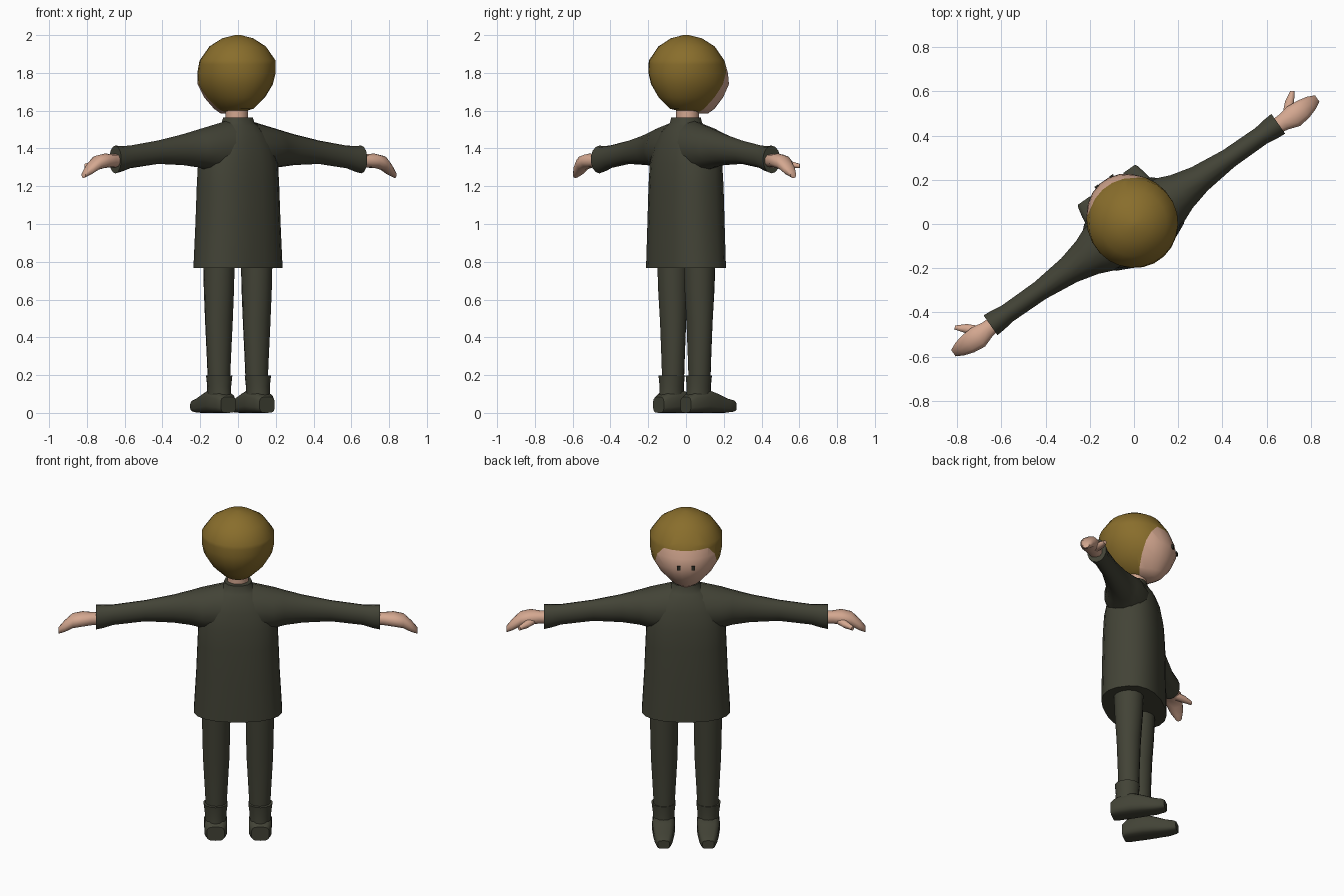
import bpy, bmesh, math
from mathutils import Vector, Matrix

if "Cube" in bpy.data.objects:
    bpy.data.objects.remove(bpy.data.objects["Cube"])

# The figure is modelled facing +Y with arms along X, then turned as a whole
TURN = Matrix.Rotation(math.radians(35), 4, 'Z')


def material(name, rgb):
    m = bpy.data.materials.new(name)
    m.diffuse_color = (*rgb, 1)
    m.use_nodes = True
    m.node_tree.nodes["Principled BSDF"].inputs["Base Color"].default_value = m.diffuse_color
    return m


CLOTH = material("dark olive cloth", (0.055, 0.056, 0.037))
SKIN = material("skin", (0.66, 0.39, 0.28))
HAIR = material("golden brown hair", (0.25, 0.155, 0.025))
EYE = material("dark eye", (0.03, 0.03, 0.02))


def finish(bm, name, mats, angle=50):
    bmesh.ops.recalc_face_normals(bm, faces=bm.faces)
    bm.transform(TURN)
    mesh = bpy.data.meshes.new(name)
    bm.to_mesh(mesh)
    bm.free()
    ob = bpy.data.objects.new(name, mesh)
    bpy.context.collection.objects.link(ob)
    for m in mats:
        mesh.materials.append(m)
    bpy.ops.object.select_all(action='DESELECT')
    ob.select_set(True)
    bpy.context.view_layer.objects.active = ob
    bpy.ops.object.shade_smooth_by_angle(angle=math.radians(angle))
    return ob


def loft(sections, u, v, segs=16, power=2.0):
    """Skin rounded sections (centre, half size along u, half size along v)."""
    bm = bmesh.new()
    u, v = Vector(u), Vector(v)
    rings = []
    for c, a, b in sections:
        ring = []
        for i in range(segs):
            t = 2 * math.pi * (i + 0.5) / segs
            cs, sn = math.cos(t), math.sin(t)
            x = math.copysign(abs(cs) ** (2 / power), cs) * a
            y = math.copysign(abs(sn) ** (2 / power), sn) * b
            ring.append(bm.verts.new(Vector(c) + u * x + v * y))
        rings.append(ring)
    for r, s in zip(rings, rings[1:]):
        for i in range(segs):
            j = (i + 1) % segs
            bm.faces.new((r[i], r[j], s[j], s[i]))
    bm.faces.new(rings[0])
    bm.faces.new(rings[-1])
    return bm


X, Y, Z = (1, 0, 0), (0, 1, 0), (0, 0, 1)

# Tunic body: (height, half width, half depth)
tunic = [(0.768, .25, .17), (0.79, .248, .17), (1.0, .236, .168), (1.2, .228, .164),
         (1.32, .222, .157), (1.42, .195, .14), (1.48, .155, .118), (1.52, .105, .092),
         (1.535, .085, .08), (1.565, .075, .074)]
finish(loft([((0, 0, z), a, b) for z, a, b in tunic], X, Y, 20, 2.4), "tunic", [CLOTH])

# Neck
finish(loft([((0, .01, z), .06, .06) for z in (1.52, 1.66)], X, Y), "neck", [SKIN])

# Head: (height, half width, back, front)
head = [(1.585, .04, .03, .135), (1.61, .09, -.09, .17), (1.67, .15, -.15, .213),
        (1.74, .192, -.188, .24), (1.80, .204, -.2, .228), (1.865, .203, -.195, .203),
        (1.94, .15, -.145, .152), (1.983, .082, -.08, .085), (2.0, .015, -.015, .015)]
bm = loft([((0, (k + f) / 2, z), a, (f - k) / 2) for z, a, k, f in head], X, Y, 24)
# Cut the hairline: one level cut over the brow, one slanted cut down each side
brow = 1.845
low, high = Vector((0, .04, 1.58)), Vector((0, .18, 1.87))
slope = Vector(X).cross(high - low).normalized()
if slope.y < 0:
    slope = -slope
for co, no in ((Vector((0, 0, brow)), Vector(Z)), (low, slope)):
    bmesh.ops.bisect_plane(bm, geom=bm.verts[:] + bm.edges[:] + bm.faces[:],
                           plane_co=co, plane_no=no)
for f in bm.faces:
    c = f.calc_center_median()
    f.material_index = 1 if (c.z < brow and (c - low).dot(slope) > 0) else 0
finish(bm, "head", [HAIR, SKIN])

# Parts that repeat left and right
for s, side in ((-1, "left"), (1, "right")):
    # Eye plate
    bm = bmesh.new()
    bmesh.ops.create_cube(bm, size=1, matrix=Matrix.Translation((s * .041, .236, 1.75))
                          @ Matrix.Diagonal((.02, .008, .024, 1)))
    finish(bm, side + "_eye", [EYE])

    # Sleeve: (x, bottom, top, half depth)
    sleeve = [(.08, 1.25, 1.545, .125), (.2, 1.285, 1.515, .118), (.26, 1.30, 1.5, .092),
              (.36, 1.312, 1.475, .066), (.52, 1.318, 1.442, .047), (.70, 1.295, 1.415, .045),
              (.755, 1.277, 1.413, .053), (.795, 1.268, 1.415, .056)]
    finish(loft([((s * x, -.003, (b + t) / 2), d, (t - b) / 2) for x, b, t, d in sleeve],
                Y, Z, 14), side + "_sleeve", [CLOTH])

    # Hand: (x, bottom, top, y back, y front)
    hand = [(.76, 1.30, 1.37, -.04, .03), (.82, 1.30, 1.37, -.052, .03),
            (.87, 1.297, 1.373, -.07, .04), (.925, 1.285, 1.362, -.063, .035),
            (.97, 1.258, 1.32, -.048, .025), (1.005, 1.243, 1.278, -.028, .008)]
    finish(loft([((s * x, (k + f) / 2, (b + t) / 2), (f - k) / 2, (t - b) / 2)
                 for x, b, t, k, f in hand], Y, Z, 10, 2.3), side + "_hand", [SKIN])

    # Thumb
    thumb = [((s * .85, .0, 1.325), .028, .024), ((s * .895, .05, 1.315), .022, .02),
             ((s * .933, .082, 1.307), .01, .012)]
    finish(loft(thumb, (.77 * s, -.64, 0), Z, 8), side + "_thumb", [SKIN])

    # Trouser leg: (height, half width, half depth)
    leg = [(.15, .058, .058), (.3, .066, .062), (.48, .076, .068), (.65, .08, .08), (.85, .083, .088)]
    finish(loft([((s * .122, .002, z), a, b) for z, a, b in leg], X, Y, 14),
           side + "_leg", [CLOTH])

    # Boot shaft
    shaft = [(.03, .063, .075), (.09, .06, .07), (.14, .062, .066), (.197, .069, .071)]
    finish(loft([((s * .125, -.005, z), a, b) for z, a, b in shaft], X, Y, 14),
           side + "_boot_shaft", [CLOTH])

    # Boot foot: (y, half width, bottom, top)
    foot = [(-.09, .05, .0, .085), (-.06, .064, .0, .105), (.03, .065, .0, .125),
            (.09, .06, .0, .105), (.16, .05, .0, .078), (.205, .04, .005, .068), (.217, .033, .01, .06)]
    finish(loft([((s * .125, y, (b + t) / 2), a, (t - b) / 2) for y, a, b, t in foot],
                X, Z, 14, 3.5), side + "_boot_foot", [CLOTH])
